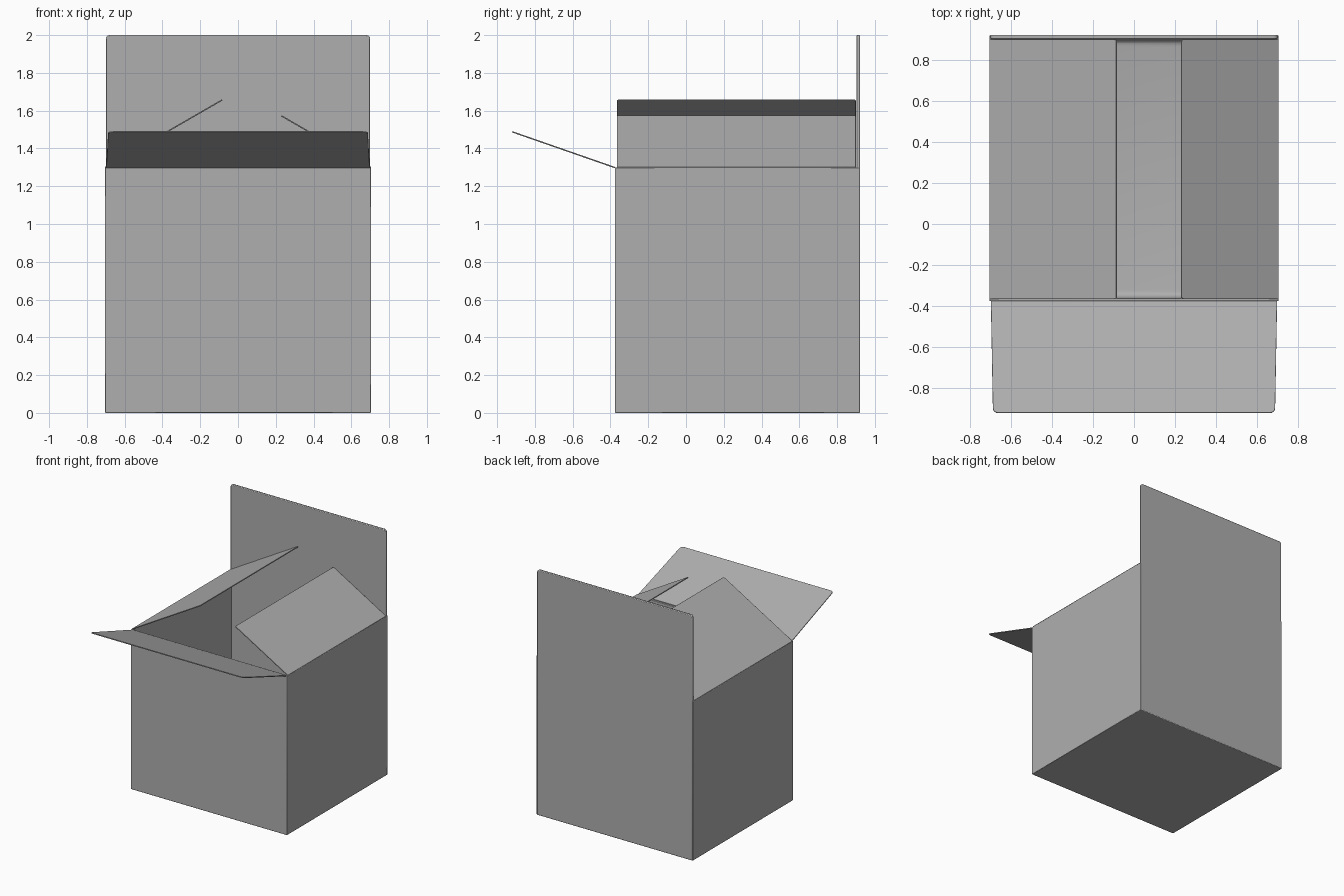
import bpy
import bmesh
from math import radians
from mathutils import Matrix

cube = bpy.data.objects.get("Cube")
if cube:
    bpy.data.objects.remove(cube, do_unlink=True)

# One plain card material
GREY = (0.43, 0.43, 0.43, 1.0)
card = bpy.data.materials.new("mid_grey_card")
card.use_nodes = True
card.diffuse_color = GREY
card.node_tree.nodes["Principled BSDF"].inputs["Base Color"].default_value = GREY

WIDTH, DEPTH, HEIGHT = 1.41, 1.295, 1.30
MID_Y = 0.272
WALL = 0.02


def finish(bm, name, bevel):
    """Turn a bmesh into a smooth object with softened edges."""
    bmesh.ops.recalc_face_normals(bm, faces=bm.faces[:])
    mesh = bpy.data.meshes.new(name)
    bm.to_mesh(mesh)
    bm.free()
    mesh.materials.append(card)
    obj = bpy.data.objects.new(name, mesh)
    bpy.context.collection.objects.link(obj)
    mod = obj.modifiers.new("soft_edges", "BEVEL")
    mod.width = bevel
    mod.segments = 2
    mod.limit_method = "ANGLE"
    mod.angle_limit = radians(50)
    bpy.ops.object.select_all(action="DESELECT")
    obj.select_set(True)
    bpy.context.view_layer.objects.active = obj
    bpy.ops.object.shade_smooth_by_angle(angle=radians(50))
    return obj


def box_body():
    """Open carton: walls inset from the rim and a hollow pressed down."""
    bm = bmesh.new()
    bmesh.ops.create_cube(bm, size=1, matrix=Matrix.Translation((0, MID_Y, HEIGHT / 2))
                          @ Matrix.Diagonal((WIDTH, DEPTH, HEIGHT, 1)))
    top = max(bm.faces, key=lambda f: f.calc_center_median().z)
    bmesh.ops.inset_region(bm, faces=[top], thickness=WALL)
    result = bmesh.ops.extrude_face_region(bm, geom=[top])
    floor = [g for g in result["geom"] if isinstance(g, bmesh.types.BMFace)][0]
    if top.is_valid:
        bmesh.ops.delete(bm, geom=[top], context="FACES_ONLY")
    for v in floor.verts:
        v.co.z = WALL
    bmesh.ops.bevel(bm, geom=list(floor.edges), offset=0.045, segments=3,
                    profile=0.5, affect="EDGES")
    return finish(bm, "box_body", 0.004)


def flap(name, width, length, thick, lift, hinge, turn, tilt, taper=0.0, corner=0.02):
    """Card panel running from its hinge line, with rounded free corners."""
    bm = bmesh.new()
    half = width / 2
    outline = [(-half, 0), (half, 0), (half - taper, length), (taper - half, length)]
    verts = [bm.verts.new((x, y, lift)) for x, y in outline]
    bm.faces.new(verts)
    bmesh.ops.bevel(bm, geom=verts[2:], offset=corner, segments=4,
                    profile=0.5, affect="VERTICES")
    result = bmesh.ops.extrude_face_region(bm, geom=bm.faces[:])
    moved = [g for g in result["geom"] if isinstance(g, bmesh.types.BMVert)]
    bmesh.ops.translate(bm, verts=moved, vec=(0, 0, thick))
    place = (Matrix.Translation(hinge) @ Matrix.Rotation(radians(turn), 4, "Z")
             @ Matrix.Rotation(radians(tilt), 4, "X"))
    bmesh.ops.transform(bm, matrix=place, verts=bm.verts[:])
    return finish(bm, name, thick * 0.25)


box_body()

# Back panel: one sheet covering the back wall and rising as the upright flap
back_y, front_y = MID_Y + DEPTH / 2, MID_Y - DEPTH / 2
flap("back_panel_flap", 1.40, 2.0, WALL, -0.002, (0, back_y, 0), 0, 90)

# Lowered front flap
flap("front_flap", 1.395, 0.577, 0.007, -0.005, (0, front_y, HEIGHT), 180, 19.2,
     taper=0.01, corner=0.025)

# Side flaps folded inward, one longer than the other
for name, side, length in (("right_flap", -1, 0.716), ("left_flap", 1, 0.548)):
    flap(name, 1.265, length, 0.007, -0.005, (side * WIDTH / 2, 0.267, HEIGHT),
         side * 90, 30, corner=0.012)
